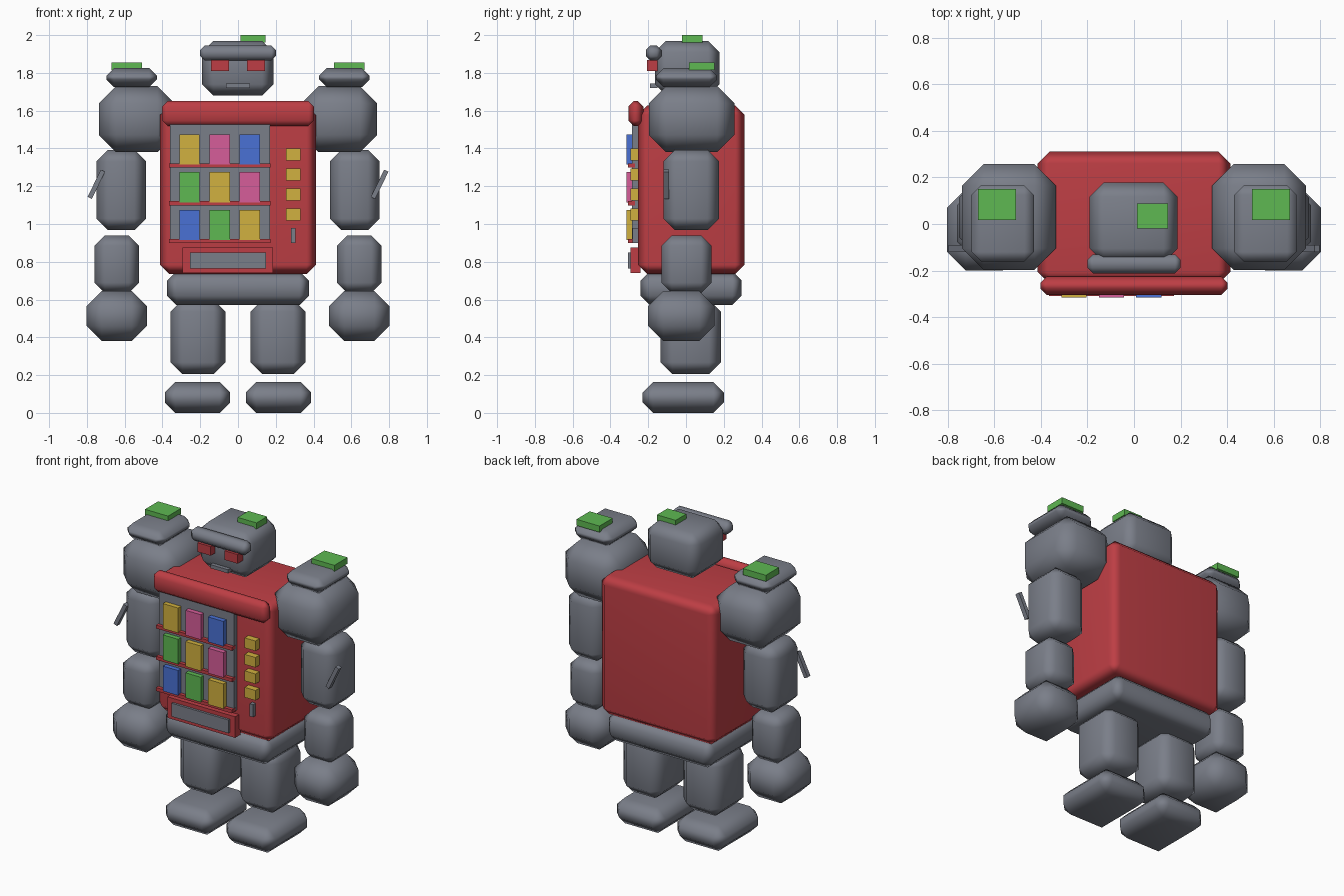
import bpy, bmesh, math
from mathutils import Vector

if "Cube" in bpy.data.objects:
    bpy.data.objects.remove(bpy.data.objects["Cube"])


def material(name, r, g, b):
    m = bpy.data.materials.new(name)
    m.diffuse_color = (r, g, b, 1)
    m.use_nodes = True
    m.node_tree.nodes["Principled BSDF"].inputs["Base Color"].default_value = m.diffuse_color
    return m


GREY = material("steel grey", 0.195, 0.21, 0.25)
RED = material("cabinet red", 0.51, 0.048, 0.058)
GREEN = material("green", 0.112, 0.48, 0.085)
YELLOW = material("yellow", 0.64, 0.44, 0.05)
PINK = material("pink", 0.67, 0.11, 0.32)
BLUE = material("blue", 0.067, 0.165, 0.66)


def box(name, mat, x, y, z, chamfer=0.0, tilt=0.0):
    """Box from (min, max) ranges, with optional one-step chamfer and tilt about y."""
    size = Vector((x[1] - x[0], y[1] - y[0], z[1] - z[0]))
    bm = bmesh.new()
    bmesh.ops.create_cube(bm, size=1)
    bmesh.ops.scale(bm, vec=size, verts=bm.verts)
    if chamfer:
        bmesh.ops.bevel(bm, geom=bm.edges[:], offset=chamfer, segments=1,
                        profile=0.5, affect='EDGES')
        for f in bm.faces:
            f.smooth = True
    mesh = bpy.data.meshes.new(name)
    bm.to_mesh(mesh)
    bm.free()
    mesh.materials.append(mat)
    ob = bpy.data.objects.new(name, mesh)
    ob.location = (sum(x) / 2, sum(y) / 2, sum(z) / 2)
    ob.rotation_euler.y = tilt
    bpy.context.collection.objects.link(ob)
    if chamfer:
        # keep the big faces flat and let the chamfers shade softly
        ob.modifiers.new("flat_faces", 'WEIGHTED_NORMAL')
    return ob


def pair(name, mat, x, y, z, chamfer=0.0):
    """The same box on the left and right side."""
    box("right_" + name, mat, x, y, z, chamfer)
    box("left_" + name, mat, (-x[1], -x[0]), y, z, chamfer)


# Legs and pelvis
pair("foot", GREY, (0.042, 0.387), (-0.23, 0.20), (0, 0.163), 0.055)
pair("leg", GREY, (0.067, 0.357), (-0.135, 0.185), (0.205, 0.60), 0.063)
box("pelvis", GREY, (-0.375, 0.375), (-0.24, 0.295), (0.57, 0.75), 0.05)

# Arms
pair("shoulder", GREY, (0.335, 0.737), (-0.197, 0.257), (1.38, 1.73), 0.092)
pair("shoulder_cap", GREY, (0.43, 0.697), (-0.16, 0.165), (1.725, 1.825), 0.04)
pair("shoulder_patch", GREEN, (0.507, 0.67), (0.017, 0.15), (1.815, 1.855))
pair("upper_arm", GREY, (0.487, 0.75), (-0.12, 0.175), (0.967, 1.393), 0.062)
pair("forearm", GREY, (0.523, 0.76), (-0.13, 0.135), (0.635, 0.94), 0.055)
pair("hand", GREY, (0.483, 0.802), (-0.20, 0.15), (0.38, 0.645), 0.08)

# Slanted rods beside the arms, both leaning the same way
for side, cx in (("left", -0.75), ("right", 0.75)):
    box(side + "_arm_rod", GREY, (cx - 0.0125, cx + 0.0125), (-0.12, -0.09),
        (1.13, 1.29), tilt=math.radians(26))

# Head
box("head", GREY, (-0.19, 0.187), (-0.165, 0.177), (1.68, 1.97), 0.06)
box("brow", GREY, (-0.2, 0.2), (-0.212, -0.13), (1.865, 1.945), 0.024)
pair("eye", RED, (0.048, 0.142), (-0.207, -0.14), (1.81, 1.868))
box("mouth", GREY, (-0.063, 0.063), (-0.19, -0.15), (1.72, 1.743))
box("head_patch", GREEN, (0.012, 0.145), (-0.02, 0.087), (1.96, 2.0))

# Cabinet torso with top canopy
box("cabinet", RED, (-0.413, 0.413), (-0.255, 0.31), (0.735, 1.627), 0.05)
box("canopy", RED, (-0.402, 0.402), (-0.305, -0.225), (1.52, 1.65), 0.028)

# Display window, shelves and goods
box("display_panel", GREY, (-0.36, 0.17), (-0.285, -0.24), (0.90, 1.53))
goods = ((YELLOW, PINK, BLUE), (GREEN, YELLOW, PINK), (BLUE, GREEN, YELLOW))
for row, colours in enumerate(goods):
    z = 1.395 - 0.2 * row
    box(f"shelf_{row + 1}", RED, (-0.365, 0.172), (-0.308, -0.27),
        (z - 0.096, z - 0.074))
    for col, mat in enumerate(colours):
        x = -0.257 + 0.16 * col
        box(f"item_{row + 1}_{col + 1}", mat, (x - 0.054, x + 0.054),
            (-0.315, -0.27), (z - 0.08, z + 0.08))

# Buttons and coin slot
for i in range(4):
    z = 1.367 - 0.1055 * i
    box(f"button_{i + 1}", YELLOW, (0.253, 0.33), (-0.295, -0.24),
        (z - 0.032, z + 0.032))
box("coin_slot", GREY, (0.28, 0.304), (-0.283, -0.24), (0.90, 0.98))

# Delivery tray
box("tray_frame", RED, (-0.295, 0.185), (-0.293, -0.24), (0.74, 0.875))
box("tray_flap", GREY, (-0.255, 0.147), (-0.308, -0.28), (0.765, 0.85))
